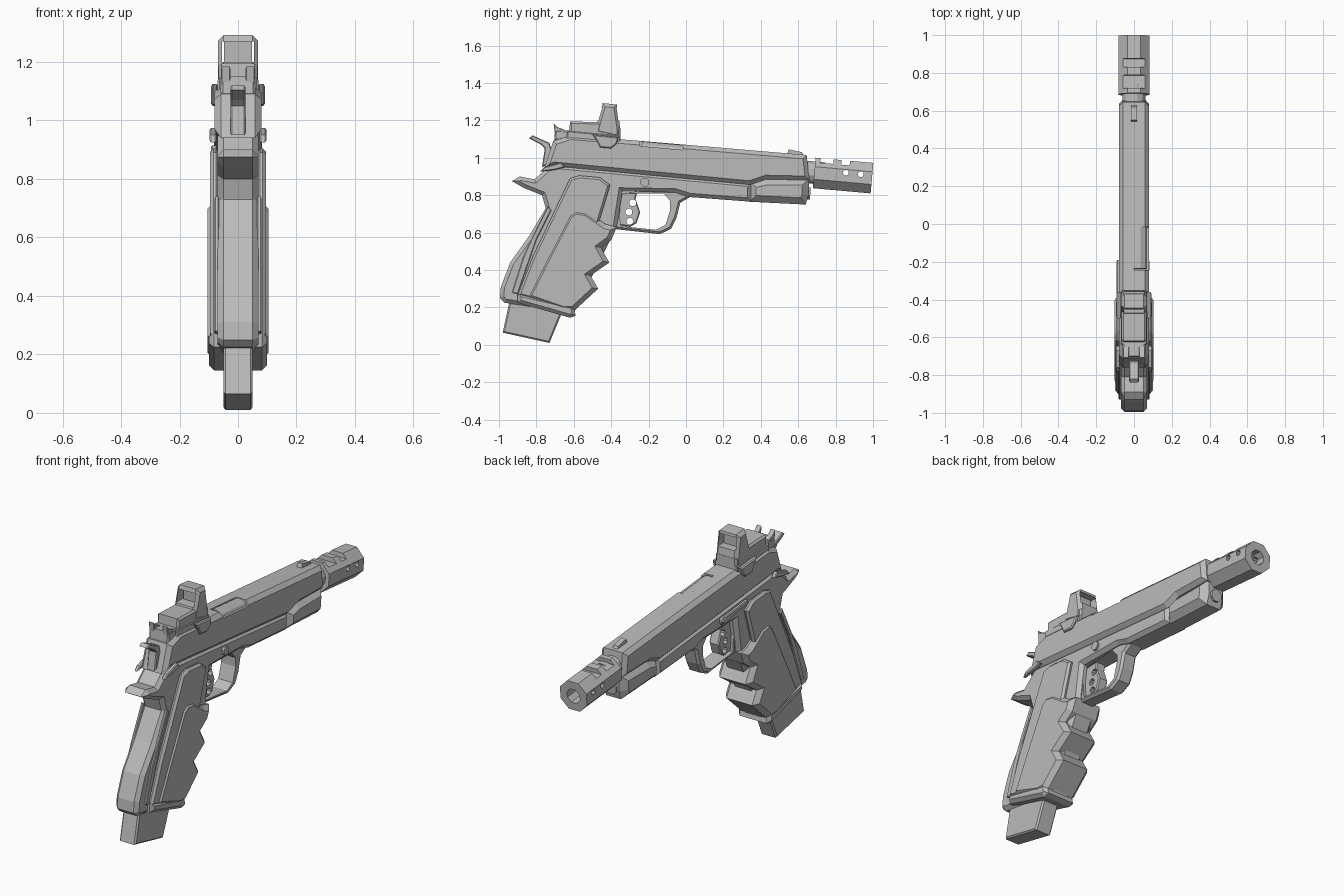
import bpy, bmesh, math
from mathutils import Vector, Matrix

if "Cube" in bpy.data.objects:
    bpy.data.objects.remove(bpy.data.objects["Cube"])

gray = bpy.data.materials.new("plain gray")
gray.use_nodes = True
COLOR = (0.5, 0.5, 0.5, 1)
gray.diffuse_color = COLOR
gray.node_tree.nodes["Principled BSDF"].inputs["Base Color"].default_value = COLOR
TILT = Matrix.Rotation(-0.09, 4, 'X')


def finish(name, bm):
    bmesh.ops.recalc_face_normals(bm, faces=bm.faces)
    mesh = bpy.data.meshes.new(name)
    bm.to_mesh(mesh)
    bm.free()
    mesh.materials.append(gray)
    ob = bpy.data.objects.new(name, mesh)
    bpy.context.collection.objects.link(ob)
    return ob


def prism(name, pts, half, bevel=0.0, x=0.0):
    """Side profile (y, z) given thickness across x, with chamfered outer rims."""
    bm = bmesh.new()
    cap = bm.faces.new([bm.verts.new((x - half, y, z)) for y, z in pts])
    new = bmesh.ops.extrude_face_region(bm, geom=[cap], use_keep_orig=True)["geom"]
    moved = [v for v in new if isinstance(v, bmesh.types.BMVert)]
    bmesh.ops.translate(bm, verts=moved, vec=(2 * half, 0, 0))
    if bevel:
        bmesh.ops.recalc_face_normals(bm, faces=bm.faces)
        rims = [e for e in bm.edges if abs(e.verts[0].co.x - e.verts[1].co.x) < 1e-5]
        bmesh.ops.bevel(bm, geom=rims, offset=bevel, segments=1, affect='EDGES',
                        clamp_overlap=True)
    return finish(name, bm)


def box(name, center, size, tilt=False):
    bm = bmesh.new()
    m = Matrix.Translation(center) @ (TILT if tilt else Matrix()) @ Matrix.Diagonal((*size, 1))
    bmesh.ops.create_cube(bm, size=1, matrix=m)
    return finish(name, bm)


def rod(name, center, radius, length, sides, axis='Y'):
    bm = bmesh.new()
    turn = Matrix.Rotation(math.pi / 2, 4, 'X' if axis == 'Y' else 'Y')
    if axis == 'Y':
        turn = TILT @ turn
    m = Matrix.Translation(center) @ turn @ Matrix.Rotation(math.pi / sides, 4, 'Z')
    bmesh.ops.create_cone(bm, cap_ends=True, segments=sides, radius1=radius,
                          radius2=radius, depth=length, matrix=m)
    return finish(name, bm)


def cut(ob, *cutters):
    for c in cutters:
        mod = ob.modifiers.new("cut", 'BOOLEAN')
        mod.operation, mod.solver, mod.object = 'DIFFERENCE', 'EXACT', c
        bpy.context.view_layer.objects.active = ob
        bpy.ops.object.modifier_apply(modifier=mod.name)
        bpy.data.objects.remove(c)


def pair(name, pts, half, bevel, x):
    for side, s in (("left", 1), ("right", -1)):
        prism(side + "_" + name, pts, half, bevel, s * x)


# Slide with a shallow ejection port
slide = prism("slide", [(-.76, .94), (-.71, 1.09), (-.62, 1.12), (-.24, 1.09), (.645, 1.015),
                        (.66, .88), (.43, .885), (.34, .855), (-.7, .955)], .08, .022)
cut(slide, box("port_cutter", (.045, -.13, 1.08), (.09, .23, .055), True))
rod("chamber", (.02, -.13, 1.025), .055, .22, 12)
prism("front_sight", [(.54, 1.02), (.55, 1.045), (.62, 1.03), (.63, 1.01)], .015)

# Frame, from dust cover to beavertail and grip core
prism("frame", [(-.72, .965), (.35, .865), (.35, .765), (.02, .79), (-.06, .815), (-.34, .82),
                (-.37, .63), (-.46, .45), (-.6, .17), (-.97, .225), (-.995, .25), (-.99, .31),
                (-.94, .44), (-.84, .58), (-.75, .73), (-.77, .8), (-.87, .84), (-.93, .875),
                (-.89, .9), (-.81, .885)], .07, .02)
prism("dust_cover", [(.34, .87), (.34, .765), (.64, .75), (.655, .8), (.658, .89), (.43, .89)],
      .08, .035)
pair("backstrap_ridge", [(-.74, .74), (-.72, .72), (-.8, .56), (-.9, .27), (-.93, .28),
                         (-.87, .47), (-.82, .58)], .008, .004, .073)

# Grip panels, wrapped finger grip and magazine well
pair("grip_panel", [(-.62, .89), (-.57, .905), (-.46, .895), (-.405, .855), (-.47, .64),
                    (-.65, .2), (-.9, .265), (-.82, .47)], .016, .012, .08)
prism("finger_grip", [(-.63, .7), (-.59, .725), (-.53, .715), (-.43, .645), (-.37, .63),
                      (-.4, .56), (-.455, .52), (-.41, .44), (-.51, .37), (-.47, .3),
                      (-.6, .18), (-.66, .18), (-.86, .25), (-.76, .45)], .104, .025)
prism("magazine_well", [(-.9, .28), (-.9, .225), (-.62, .145), (-.59, .155), (-.6, .21)],
      .1, .018)
prism("magazine", [(-.94, .25), (-.98, .065), (-.73, .01), (-.66, .18)], .05, .008)

# Trigger guard and drilled trigger
guard = prism("trigger_guard", [(-.39, .81), (-.39, .62), (-.14, .592), (-.08, .62), (-.05, .68),
                                (-.03, .76), (.03, .795), (-.05, .83)], .045, .012)
cut(guard, prism("guard_cutter", [(-.36, .81), (-.35, .635), (-.16, .615), (-.11, .64),
                                  (-.085, .72), (-.085, .77), (-.12, .81)], .2))
trigger = prism("trigger", [(-.36, .81), (-.36, .64), (-.3, .63), (-.265, .65), (-.245, .71),
                            (-.27, .78), (-.26, .82)], .03, .006)
cut(trigger, *[rod("trigger_cutter", (0, y, z), .019, .3, 8, 'X')
               for y, z in ((-.285, .76), (-.305, .71), (-.3, .66))])

# Controls
prism("hammer", [(-.84, 1.105), (-.82, 1.12), (-.765, 1.095), (-.73, 1.08), (-.7, .98),
                 (-.77, .95), (-.755, 1.05), (-.775, 1.07)], .026, .005)
pair("thumb_safety", [(-.78, .925), (-.76, .95), (-.67, .975), (-.645, .95), (-.7, .935)],
     .012, .005, .085)
prism("slide_stop", [(-.42, .915), (-.23, .895), (-.19, .875), (-.22, .85), (-.27, .87),
                     (-.42, .89)], .01, .004, -.082)
rod("frame_pin", (0, -.22, .87), .025, .165, 8, 'X')

# Rear sight with two posts
prism("rear_sight", [(-.705, 1.09), (-.7, 1.15), (-.62, 1.145), (-.62, 1.1)], .06, .008)
pair("rear_sight_post", [(-.7, 1.12), (-.708, 1.185), (-.69, 1.165), (-.65, 1.15), (-.65, 1.12)],
     .016, .003, .042)

# Optic: mount, body, windowed hood, lens and side clamps
prism("optic_mount", [(-.64, 1.09), (-.635, 1.145), (-.35, 1.12), (-.35, 1.06)], .07, .006)
prism("optic_body", [(-.625, 1.13), (-.62, 1.195), (-.47, 1.19), (-.35, 1.16), (-.35, 1.1)],
      .066, .01)
hood = prism("optic_hood", [(-.49, 1.13), (-.475, 1.19), (-.445, 1.292), (-.37, 1.285),
                            (-.35, 1.15), (-.35, 1.1)], .068, .018)
cut(hood, box("window_cutter", (0, -.4, 1.235), (.108, .4, .07)))
box("optic_lens", (0, -.41, 1.23), (.096, .008, .08))
pair("optic_clamp", [(-.5, 1.125), (-.36, 1.11), (-.37, 1.075), (-.4, 1.05), (-.46, 1.055),
                     (-.475, 1.085)], .012, .006, .08)

# Barrel and slotted compensator
rod("barrel", (0, .67, .922), .062, .14, 12)
rod("recoil_plug", (0, .65, .81), .035, .03, 8)
comp = rod("compensator", (0, .84, .905), .0885, .31, 8)
slots = [box("slot_cutter", (0, y, z), (.3, w, .06), True)
         for y, z, w in ((.755, 1.0, .07), (.855, .991, .045))]
ports = [rod("port_cutter", (0, y, z), .016, .4, 8, 'X') for y, z in ((.855, .92), (.935, .913))]
cut(comp, rod("bore_cutter", (0, .88, .901), .042, .34, 8), *slots, *ports)
